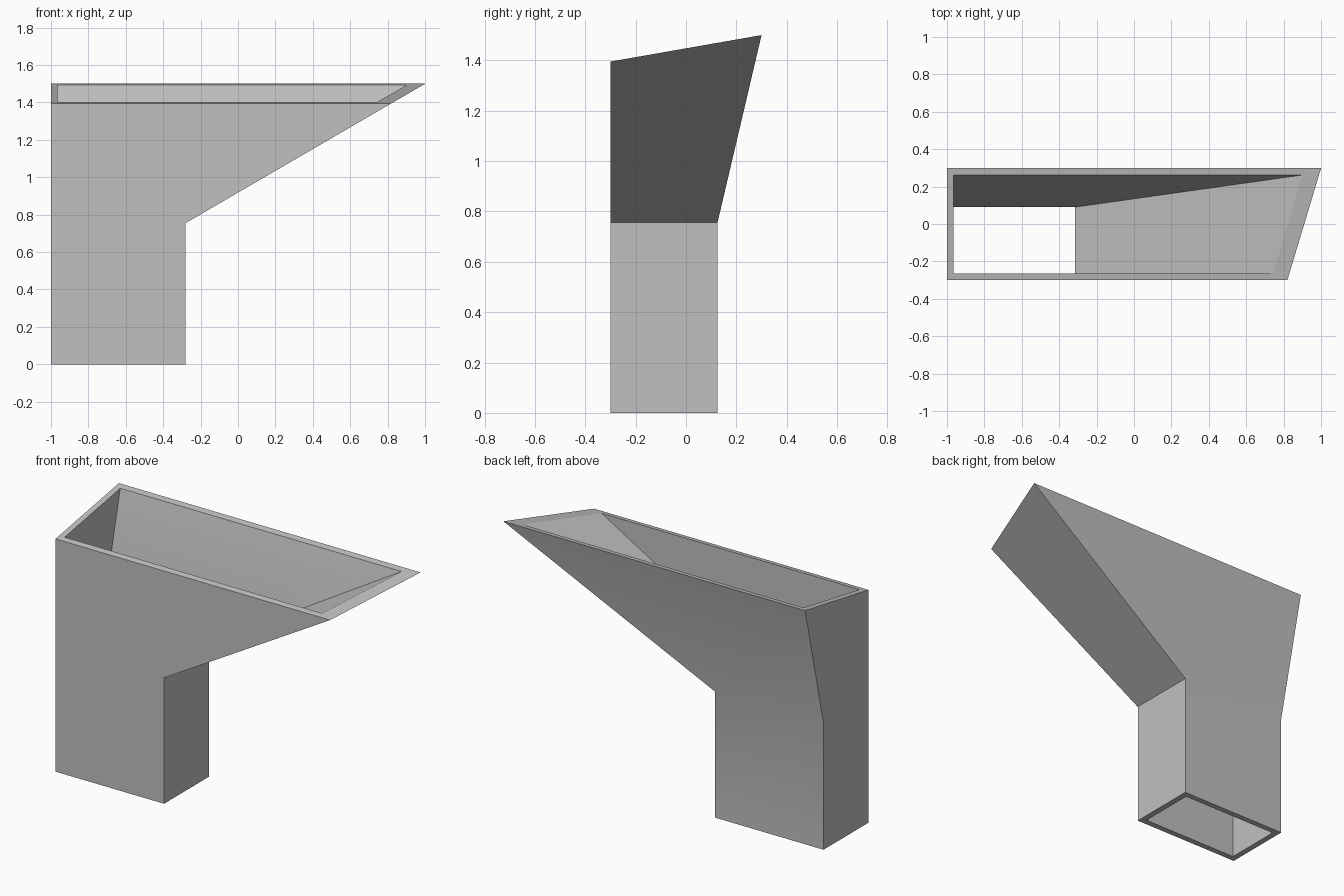
import bpy
import bmesh
import math

cube = bpy.data.objects.get("Cube")
if cube:
    bpy.data.objects.remove(cube, do_unlink=True)

grey = bpy.data.materials.new("plain grey")
grey.use_nodes = True
colour = (0.53, 0.53, 0.53, 1.0)
grey.diffuse_color = colour
grey.node_tree.nodes["Principled BSDF"].inputs["Base Color"].default_value = colour


def rim_height(y):
    """Height of the tilted mouth of the hopper."""
    return 1.395 + 0.175 * (y + 0.3)


def shell_rings(bm, left, front, neck_right, neck_back, neck_top, mouth_back):
    """Three rings of one skin: foot, top of the neck, tilted mouth."""
    def neck(z):
        return [(left, front, z), (neck_right, front, z),
                (neck_right, neck_back, z), (left, neck_back, z)]

    def slope_x(y):
        return neck_right + 1.719 * (rim_height(y) - neck_top)

    mouth = [(x, y, rim_height(y)) for x, y in (
        (left, front), (slope_x(front), front),
        (slope_x(mouth_back), mouth_back), (left, mouth_back))]
    return [[bm.verts.new(p) for p in ring]
            for ring in (neck(0), neck(neck_top), mouth)]


def bridge(bm, ring_a, ring_b):
    for i in range(4):
        j = (i + 1) % 4
        bm.faces.new((ring_a[i], ring_a[j], ring_b[j], ring_b[i]))


# Hollow chute: outer skin, mouth rim, inner skin and foot rim in one closed loop
bm = bmesh.new()
outer = shell_rings(bm, -1.0, -0.3, -0.28, 0.125, 0.755, 0.3)
inner = shell_rings(bm, -0.964, -0.264, -0.316, 0.09, 0.785, 0.262)
loop = outer + inner[::-1]
for k, ring in enumerate(loop):
    bridge(bm, ring, loop[(k + 1) % len(loop)])
bmesh.ops.recalc_face_normals(bm, faces=bm.faces)

mesh = bpy.data.meshes.new("hopper_chute")
bm.to_mesh(mesh)
bm.free()
mesh.materials.append(grey)
chute = bpy.data.objects.new("hopper_chute", mesh)
bpy.context.collection.objects.link(chute)

# Soft bend where the back wall leans out, crisp corners elsewhere
bpy.ops.object.select_all(action="DESELECT")
chute.select_set(True)
bpy.context.view_layer.objects.active = chute
bpy.ops.object.shade_smooth_by_angle(angle=math.radians(30))
